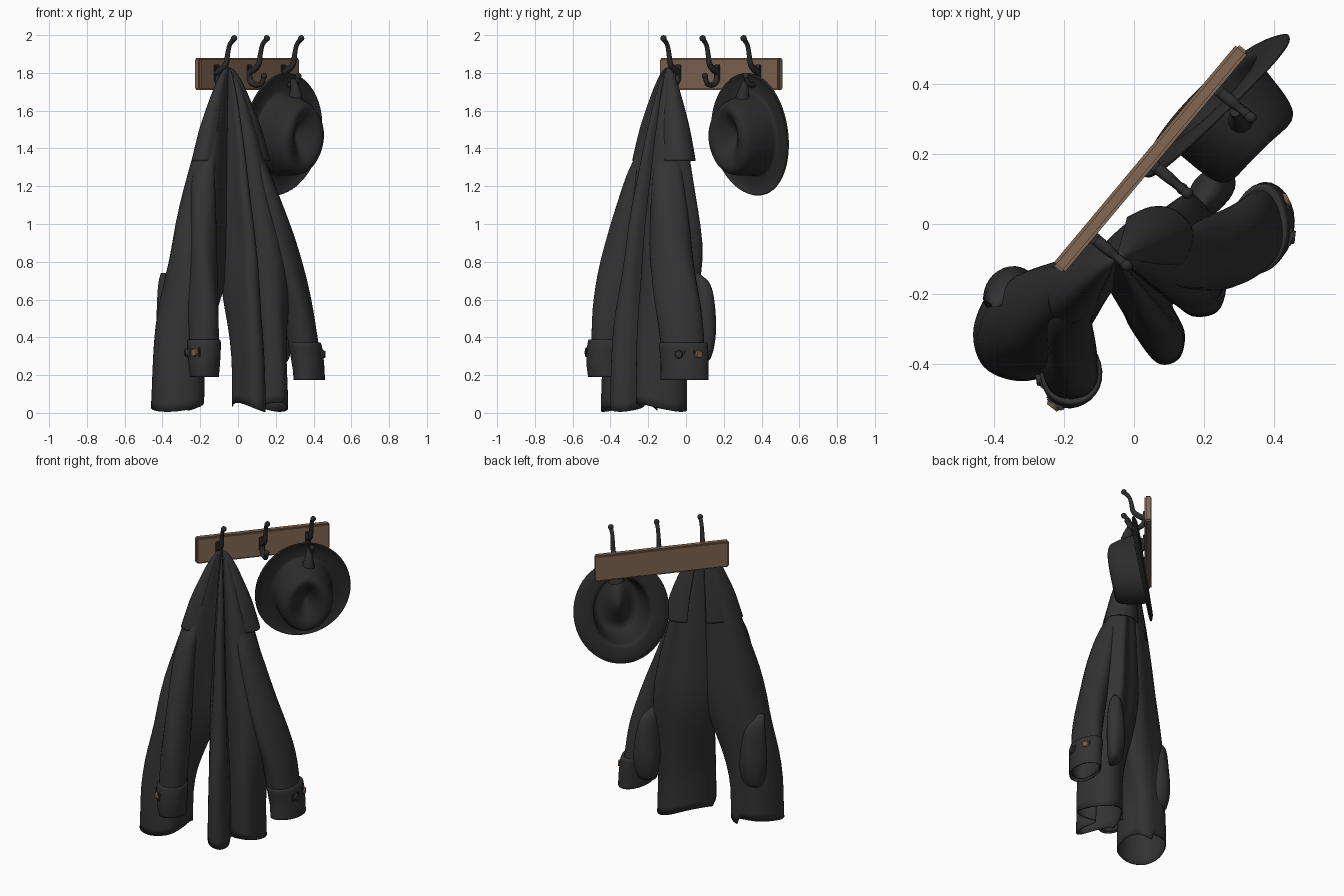
import bpy, bmesh, math
from mathutils import Vector, Matrix

if "Cube" in bpy.data.objects:
    bpy.data.objects.remove(bpy.data.objects["Cube"])

def material(name, col):
    m = bpy.data.materials.new(name)
    m.diffuse_color = (*col, 1)
    m.use_nodes = True
    m.node_tree.nodes["Principled BSDF"].inputs["Base Color"].default_value = m.diffuse_color
    return m

WOOD = material("brown wood", (0.225, 0.135, 0.086))
IRON = material("dark iron", (0.025, 0.025, 0.027))
CLOTH = material("charcoal cloth", (0.033, 0.033, 0.034))
FELT = material("black felt", (0.025, 0.025, 0.026))
BUTTON = material("button brown", (0.2, 0.11, 0.06))

# Board frame: u along the board, v out from the wall
C, D, N = Vector((0.045, 0.185, 0)), Vector((0.642, 0.767, 0)), Vector((0.767, -0.642, 0))
def W(u, v, z):
    return C + D * u + N * v + Vector((0, 0, z))
ROT = Matrix((D, -N, Vector((0, 0, 1)))).transposed()

def spline(pts, n, closed=False):
    """Catmull-Rom samples through points of any dimension."""
    k, out = len(pts), []
    g = (lambda i: pts[i % k]) if closed else (lambda i: pts[max(0, min(k - 1, i))])
    for i in range(k if closed else k - 1):
        for j in range(n):
            t = j / n
            out.append(tuple(0.5 * (2*b + (c-a)*t + (2*a-5*b+4*c-d)*t*t + (3*b-a-3*c+d)*t**3)
                       for a, b, c, d in zip(g(i-1), g(i), g(i+1), g(i+2))))
    if not closed:
        out.append(tuple(pts[-1]))
    return out

def finish(bm, name, mat, angle=45, thick=0):
    bmesh.ops.recalc_face_normals(bm, faces=bm.faces)
    me = bpy.data.meshes.new(name)
    bm.to_mesh(me)
    bm.free()
    ob = bpy.data.objects.new(name, me)
    bpy.context.collection.objects.link(ob)
    me.materials.append(mat)
    if thick:
        s = ob.modifiers.new("thickness", 'SOLIDIFY')
        s.thickness, s.offset = thick, -1
    bpy.ops.object.select_all(action='DESELECT')
    bpy.context.view_layer.objects.active = ob
    ob.select_set(True)
    bpy.ops.object.shade_smooth_by_angle(angle=math.radians(angle))
    return ob

def loft(name, rings, mat, closed=True, caps=(False, False), thick=0, angle=45):
    bm = bmesh.new()
    vs = [[bm.verts.new(p) for p in r] for r in rings]
    n = len(vs[0])
    for a, b in zip(vs, vs[1:]):
        for i in range(n if closed else n - 1):
            j = (i + 1) % n
            bm.faces.new((a[i], a[j], b[j], b[i]))
    if caps[0]: bm.faces.new(vs[0])
    if caps[1]: bm.faces.new(vs[-1])
    return finish(bm, name, mat, angle, thick)

def box(name, loc, size, rot, mat, bevel=0.004):
    bm = bmesh.new()
    bmesh.ops.create_cube(bm, size=1)
    bmesh.ops.scale(bm, vec=size, verts=bm.verts)
    bmesh.ops.bevel(bm, geom=bm.edges[:], offset=bevel, segments=2, affect='EDGES')
    bmesh.ops.transform(bm, matrix=Matrix.Translation(loc) @ rot.to_4x4(), verts=bm.verts)
    return finish(bm, name, mat, 30)

def ball(name, loc, r, mat):
    bm = bmesh.new()
    bmesh.ops.create_uvsphere(bm, u_segments=14, v_segments=8, radius=r)
    bmesh.ops.translate(bm, vec=loc, verts=bm.verts)
    return finish(bm, name, mat)

def rod(name, pts, mat):
    """Tube along (u, v, z, radius) points."""
    s = spline(pts, 5)
    P = [W(*p[:3]) for p in s]
    rings = []
    for i, p in enumerate(P):
        t = (P[min(i+1, len(P)-1)] - P[max(i-1, 0)]).normalized()
        e = t.cross(D).normalized()
        f = t.cross(e)
        rings.append([p + (e*math.cos(a) + f*math.sin(a)) * s[i][3]
                      for a in [k*math.tau/12 for k in range(12)]])
    return loft(name, rings, mat, caps=(True, True))

# Wall board
box("wall_board", W(0.003, 0, 1.795), (0.825, 0.042, 0.17), ROT, WOOD, 0.008)

# Three double hooks
for i, u in enumerate((-0.275, -0.005, 0.278)):
    box(f"hook_plate_{i}", W(u, 0.025, 1.80), (0.036, 0.014, 0.09), ROT, IRON)
    up = [(0.02, 1.80, .017), (0.06, 1.82, .017), (0.09, 1.85, .015), (0.1, 1.90, .013), (0.115, 1.95, .012), (0.145, 1.98, .013)]
    low = [(0.02, 1.80, .016), (0.03, 1.76, .016), (0.06, 1.737, .015), (0.105, 1.742, .014), (0.125, 1.78, .013)]
    for part, path in (("upper", up), ("lower", low)):
        rod(f"hook_{part}_arm_{i}", [(u, *p) for p in path], IRON)
        ball(f"hook_{part}_knob_{i}", W(u, path[-1][0], path[-1][1] + 0.003), 0.017, IRON)

# Coat body: two lobed halves that join above and part towards the hem
AX = Vector((-0.05, -0.095, 0))
levels = spline([(1.0, 0.03), (.97, .3), (.87, .62), (.68, 1.0), (.47, 1.35), (.35, 1.52), (.2, 1.70), (.11, 1.78), (.05, 1.82), (.005, 1.825)], 4)
def body(name, hem, upper):
    lo, hi = spline(hem, 7, True), spline(upper, 7, True)
    rings = []
    for f, z in levels:
        g = max(0, min(1, (0.95 - z) / 0.75))
        g = g * g * (3 - 2 * g)
        r = []
        for i, (a, b) in enumerate(zip(lo, hi)):
            p = [b[k] + (a[k] - b[k]) * g for k in (0, 1)]
            drop = 0.025 * math.sin(i * 0.15 + 1) * max(0, 1 - z)
            w = f * (1 + 0.03 * math.sin(z * 9 + i * 0.25) * min(1, max(0, 1.6 - z)) * min(1, z))
            r.append((AX.x + (p[0] - AX.x) * w, AX.y + (p[1] - AX.y) * w, z + drop))
        rings.append(r)
    loft(name, rings, CLOTH, thick=0.006, angle=70)

body("coat_left_half",
     [(-.28, -.15), (-.40, -.18), (-.46, -.30), (-.43, -.41), (-.32, -.45), (-.21, -.41), (-.18, -.31), (-.19, -.23), (-.21, -.17)],
     [(-.28, -.11), (-.41, -.17), (-.46, -.30), (-.43, -.42), (-.32, -.47), (-.20, -.43), (-.10, -.28), (-.02, -.12), (-.14, -.07)])
body("coat_right_half",
     [(-.03, -.25), (.01, -.33), (.07, -.40), (.13, -.385), (.145, -.31), (.11, -.23), (.17, -.265), (.24, -.25),
      (.265, -.17), (.25, -.06), (.19, .0), (.11, -.005), (.04, -.06), (-.02, -.16)],
     [(-.08, -.21), (.0, -.31), (.07, -.39), (.13, -.385), (.14, -.32), (.07, -.20), (.18, -.27), (.28, -.25),
      (.34, -.14), (.33, .02), (.24, .15), (.12, .09), (.0, .05), (-.13, -.09)])

# Shoulder flaps on either side
for side, pts in (("left", [(-.12, -.25), (-.18, -.285), (-.24, -.25), (-.235, -.17), (-.17, -.085), (-.12, -.04)]),
                  ("right", [(-.02, .02), (.05, .05), (.12, .04), (.17, -.02), (.15, -.10), (.1, -.14)])):
    flap = spline(pts, 4)
    rings = []
    for f, z in spline([(1.0, 1.335), (.90, 1.42), (.75, 1.53), (.46, 1.69), (.28, 1.77), (.14, 1.815), (.02, 1.83)], 4):
        rings.append([(AX.x + (x - AX.x) * f, AX.y + (y - AX.y) * f, z) for x, y in flap])
    loft(f"{side}_shoulder_flap", rings, CLOTH, closed=False, thick=0.008, angle=60)

def sleeve(name, pts, turn, caps=(False, False), wob=0.05):
    """Upright tube through (x, y, z, rx, ry) points."""
    rings = []
    for x, y, z, rx, ry in spline(pts, 6):
        ring = []
        for k in range(28):
            a = k * math.tau / 28
            m = 1 + wob * math.sin(3*a + z*8)
            px, py = rx*math.cos(a)*m, ry*math.sin(a)*m
            ring.append((x + px*math.cos(turn) - py*math.sin(turn),
                         y + px*math.sin(turn) + py*math.cos(turn), z))
        rings.append(ring)
    return loft(name, rings, CLOTH, caps=caps, thick=0.006, angle=60)

# Sleeves with turned cuffs
L = [(-.13, -.18, 1.45, .03, .03), (-.18, -.26, 1.25, .06, .06), (-.185, -.34, .9, .07, .085),
     (-.18, -.40, .55, .08, .095), (-.18, -.42, .2, .072, .09)]
R = [(.06, -.07, 1.45, .03, .03), (.13, -.10, 1.25, .05, .08), (.235, -.08, .9, .07, .11),
     (.32, -.04, .55, .08, .12), (.37, -.01, .19, .075, .11)]
sleeve("left_sleeve", L, 0)
sleeve("right_sleeve", R, -0.15)
sleeve("left_cuff", [(-.18, -.42, .19, .076, .098), (-.18, -.425, .28, .084, .105), (-.18, -.42, .38, .088, .102), (-.18, -.418, .385, .07, .085)], 0, wob=0.03)
sleeve("right_cuff", [(.375, -.008, .175, .082, .128), (.37, -.01, .27, .083, .128), (.355, -.018, .365, .086, .13), (.35, -.02, .37, .07, .11)], -0.15, wob=0.03)

# Cuff straps and buttons, placed by outward direction
def strap(name, cx, cy, z, rx, ry, deg, mat):
    a = math.radians(deg)
    o = Vector((math.cos(a)/rx, math.sin(a)/ry, 0)).normalized()
    p = Vector((cx + rx*math.cos(a), cy + ry*math.sin(a), z))
    rot = Matrix((Vector((-o.y, o.x, 0)), o, Vector((0, 0, 1)))).transposed()
    box(f"{name}_strap", p, (0.06, 0.014, 0.05), rot, CLOTH)
    bm = bmesh.new()
    bmesh.ops.create_cone(bm, cap_ends=True, segments=14, radius1=0.023, radius2=0.018, depth=0.012)
    q = o.to_track_quat('Z', 'Y').to_matrix().to_4x4()
    bmesh.ops.transform(bm, matrix=Matrix.Translation(p + o * 0.011) @ q, verts=bm.verts)
    finish(bm, f"{name}_button", mat, 30)

for i, (deg, m) in enumerate(((238, BUTTON), (190, CLOTH))):
    strap(f"left_cuff_{i}", -.18, -.424, .32, .085, .105, deg, m)
for i, (deg, m) in enumerate(((38, BUTTON), (-10, CLOTH))):
    strap(f"right_cuff_{i}", .36, -.014, .31, .086, .128, deg, m)

# Bulging pockets at the back
for nm, x, y, t in (("right_pocket", .22, .09, 0.85), ("left_pocket", -.36, -.185, 0.55)):
    sleeve(nm, [(x - .03, y - .04, .74, .02, .01), (x - .01, y - .01, .68, .055, .035), (x, y, .55, .075, .05),
                (x, y, .4, .08, .055), (x, y - .01, .29, .06, .04), (x, y - .03, .26, .03, .02)], t, (True, True))

# Hat: oval crown with creased top, brim hung against the board
HA = (D + N * 0.10).normalized()
HB = (Vector((0, 0, 1)) + N * 0.14).normalized()
HW = (N - D * 0.10 - Vector((0, 0, 0.14))).normalized()
HC = W(0.243, 0.018, 1.477)
prof = spline([(.29, .328, .012), (.255, .295, 0), (.20, .245, 0), (.172, .215, .012), (.164, .207, .06), (.155, .195, .14),
               (.14, .178, .19), (.11, .14, .208), (.06, .08, .205), (.004, .005, .2)], 4)
rings = []
for ra, rb, w in prof:
    ring = []
    for k in range(56):
        t = k * math.tau / 56
        a, b = ra * math.cos(t), rb * math.sin(t)
        up = max(0, min(1, (w - .02) / .16))
        a *= 1 - 0.22 * up * max(0, math.sin(t)) ** 2
        dw = -0.085 * math.exp(-(a/.065)**2 - ((b - .02)/.115)**2) if w > .13 else 0
        if w < .02:
            dw = 0.015 * math.cos(t)**2 * max(0, (ra - .19) / .09)
        ring.append(HC + HA * a + HB * b + HW * (w + dw))
    rings.append(ring)
loft("hat", rings, FELT, caps=(False, True), thick=0.008, angle=60)

# Felt pulled out over the hook
rod("hat_hook_bump", [(.262, .10, 1.765, .015), (.26, .115, 1.73, .022), (.255, .125, 1.68, .035), (.25, .12, 1.63, .05)], FELT)
